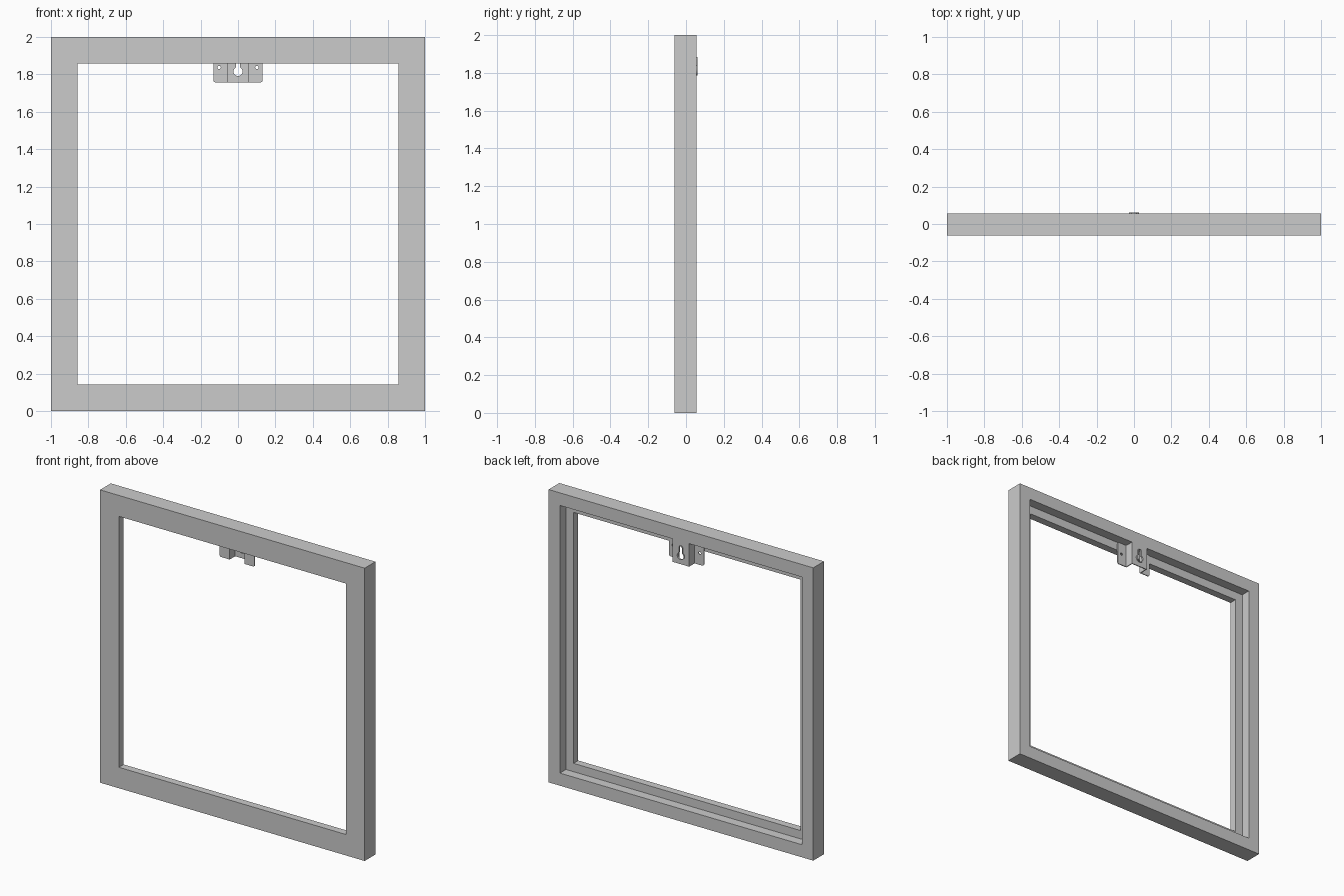
import bpy, bmesh
from math import sin, cos, pi, asin

if "Cube" in bpy.data.objects:
    bpy.data.objects.remove(bpy.data.objects["Cube"])

FRONT, BACK, LEDGE = -0.061, 0.055, -0.010   # frame depth levels (y)
RAIL, LIP = 0.143, 0.086                     # front face and back face widths
T = 0.006                                    # hanger sheet thickness
Z0, Z1 = 1.757, 2 - LIP                      # hanger bottom and top


def finish(name, bm):
    bmesh.ops.recalc_face_normals(bm, faces=bm.faces)
    me = bpy.data.meshes.new(name)
    bm.to_mesh(me)
    bm.free()
    ob = bpy.data.objects.new(name, me)
    bpy.context.collection.objects.link(ob)
    return ob


def loft(bm, loops, closed):
    """Skin point loops; closed joins last to first, otherwise the ends are capped."""
    rings = [[bm.verts.new(p) for p in loop] for loop in loops]
    n = len(rings[0])
    pairs = list(zip(rings, rings[1:])) + ([(rings[-1], rings[0])] if closed else [])
    for a, b in pairs:
        for i in range(n):
            j = (i + 1) % n
            bm.faces.new((a[i], a[j], b[j], b[i]))
    if not closed:
        bm.faces.new(rings[0])
        bm.faces.new(rings[-1])


def keyhole(d, y):
    """Keyhole outline grown by d."""
    r, w, zc, zt = 0.024 + d, 0.011 + d, 1.815, 1.870
    a = asin(w / r)
    pts = [(r * sin(t), y, zc + r * cos(t))
           for t in (a + (2 * pi - 2 * a) * i / 28 for i in range(29))]
    pts += [(w * sin(t), y, zt + w * cos(t))
            for t in (-pi / 2 + pi * i / 12 for i in range(13))]
    return pts


# Picture frame: stepped cross-section carried round four mitred corners
profile = [(0, FRONT), (RAIL, FRONT), (RAIL, LEDGE), (LIP, LEDGE), (LIP, BACK), (0, BACK)]
bm = bmesh.new()
loft(bm, [[(sx * (1 - w), y, 1 + sz * (1 - w)) for w, y in profile]
          for sx, sz in ((-1, -1), (1, -1), (1, 1), (-1, 1))], True)
finish("picture_frame", bm)

# Hanger: folded sheet metal with flanges on the ledge and a raised middle
XF, XC = 0.132, 0.062
back = [(XF, LEDGE + T), (XC, LEDGE + T), (XC, BACK)]
front = [(XC - T, BACK - T), (XC - T, LEDGE), (XF, LEDGE)]
section = (back + [(-x, y) for x, y in reversed(back)]
           + [(-x, y) for x, y in reversed(front)] + front)
bm = bmesh.new()
loft(bm, [[(x, y, z) for x, y in section] for z in (Z0, Z1)], False)
corners = [e for e in bm.edges
           if all(abs(abs(v.co.x) - XF) < 1e-5 for v in e.verts)
           and abs(e.verts[0].co.z - e.verts[1].co.z) < 1e-5]
bmesh.ops.bevel(bm, geom=corners, offset=0.012, segments=5, profile=0.5, affect='EDGES')
hanger = finish("hanger_plate", bm)

# Cutter: keyhole in the middle, one screw hole in each flange
bm = bmesh.new()
loft(bm, [keyhole(0, BACK - 0.03), keyhole(0, BACK + 0.03)], False)
for s in (-1, 1):
    loft(bm, [[(s * 0.101 + 0.009 * cos(i * pi / 8), y, 1.837 + 0.009 * sin(i * pi / 8))
               for i in range(16)] for y in (LEDGE - 0.02, LEDGE + 0.02)], False)
cutter = finish("hole_cutter", bm)
mod = hanger.modifiers.new("holes", 'BOOLEAN')
mod.operation, mod.object, mod.solver = 'DIFFERENCE', cutter, 'EXACT'
bpy.context.view_layer.objects.active = hanger
hanger.select_set(True)
bpy.ops.object.modifier_apply(modifier=mod.name)
bpy.data.objects.remove(cutter)

# Raised rim round the keyhole
bm = bmesh.new()
loft(bm, [keyhole(0, BACK - T), keyhole(0, 0.061),
          keyhole(0.004, 0.061), keyhole(0.004, BACK - T)], True)
finish("keyhole_rim", bm)
